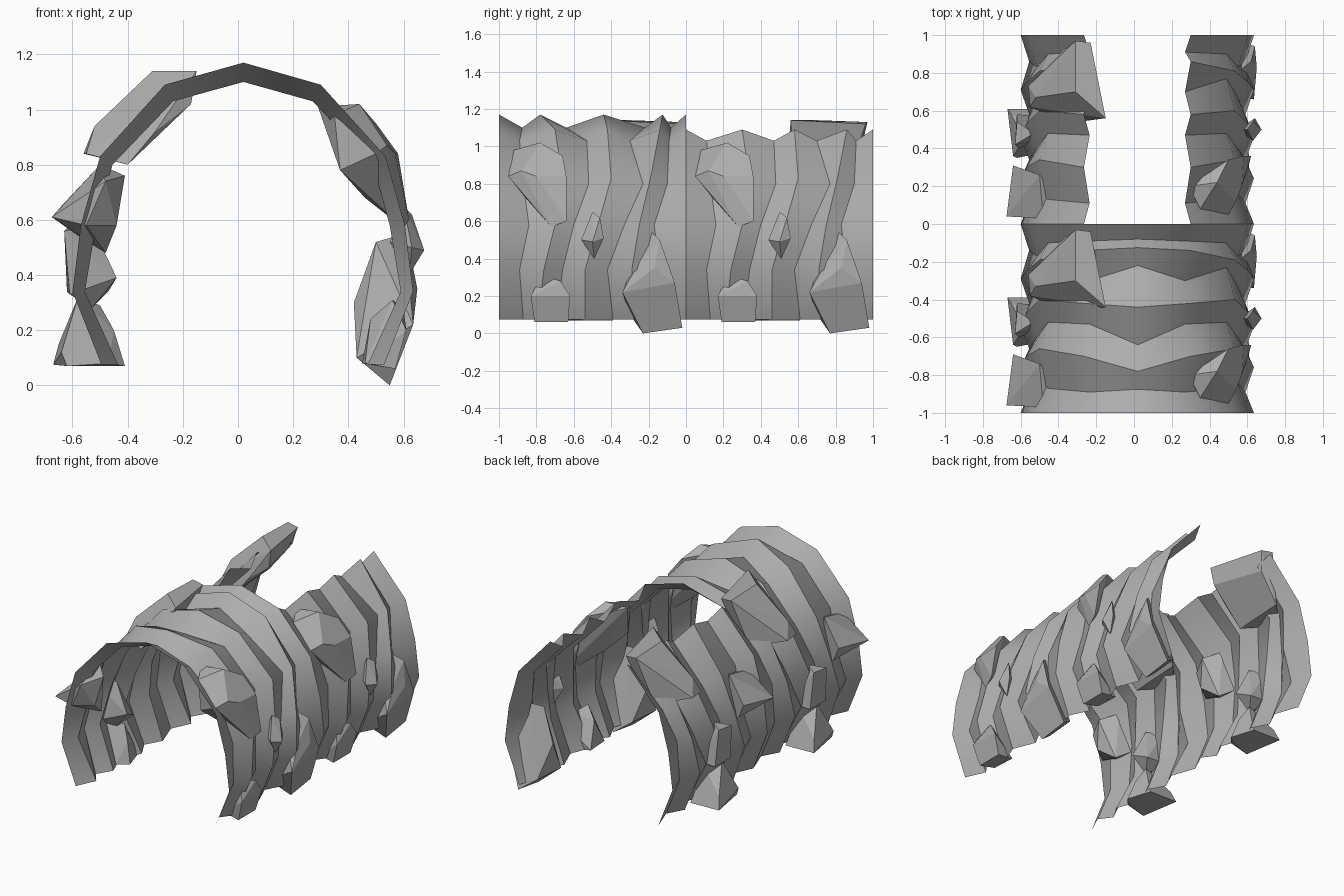
import bpy, bmesh

# Cross-section of the arch, crown to foot (right half): ridge and valley rings
RIDGE = [(0.30, 1.09), (0.535, 0.83), (0.605, 0.58), (0.635, 0.34), (0.53, 0.075)]
VALLEY = [(0.27, 1.03), (0.49, 0.80), (0.55, 0.58), (0.59, 0.34), (0.47, 0.075)]
LEFT_SHIFT = 0.035

# Each ring's y at crown, shoulder, ... foot; rings alternate ridge / valley
RINGS = [
    [-1.00] * 6,
    [-0.875, -0.89, -0.87, -0.84, -0.89, -0.87],
    [-0.78, -0.70, -0.66, -0.70, -0.76, -0.79],
    [-0.64, -0.53, -0.52, -0.60, -0.66, -0.69],
    [-0.44, -0.42, -0.40, -0.47, -0.54, -0.54],
    [-0.22, -0.30, -0.23, -0.33, -0.42, -0.39],
    [-0.125, -0.14, -0.19, -0.25, -0.29, -0.28],
    [-0.08, -0.09, -0.10, -0.17, -0.14, -0.17],
    [0.0] * 6,
]

stone = bpy.data.materials.new("stone_grey")
stone.diffuse_color = (0.42, 0.42, 0.42, 1)


def add_object(name, bm):
    bmesh.ops.recalc_face_normals(bm, faces=bm.faces)
    mesh = bpy.data.meshes.new(name)
    bm.to_mesh(mesh)
    bm.free()
    mesh.materials.append(stone)
    obj = bpy.data.objects.new(name, mesh)
    bpy.context.collection.objects.link(obj)
    return obj


def ring_points(index):
    ys = RINGS[index]
    half = RIDGE if index % 2 == 0 else VALLEY
    crown = (0.02, ys[0], 1.17 if index % 2 == 0 else 1.10)
    right = [(x, y, z) for (x, z), y in zip(half, ys[1:])]
    left = [(-x + LEFT_SHIFT, y, z) for x, y, z in right]
    return left[::-1] + [crown] + right


# Folded rock wall sheet, smooth along each band and sharp at the folds;
# the rear segment has no roof
def wall(name, y_offset, roof):
    bm = bmesh.new()
    rows = [[bm.verts.new((x, y + y_offset, z)) for x, y, z in ring_points(i)]
            for i in range(len(RINGS))]
    for a, b in zip(rows, rows[1:]):
        for k in range(len(a) - 1):
            if roof or k not in (4, 5):
                bm.faces.new((a[k], a[k + 1], b[k + 1], b[k])).smooth = True
    for row in rows:
        for v, w in zip(row, row[1:]):
            edge = bm.edges.get((v, w))
            if edge:
                edge.smooth = False
    bmesh.ops.delete(bm, geom=[v for v in bm.verts if not v.link_faces], context='VERTS')
    add_object(name, bm)


# Faceted boulder: convex hull of a few corners, repeated in both segments
def rock(name, points):
    for label, dy in (("front", 0.0), ("rear", 1.0)):
        bm = bmesh.new()
        for x, y, z in points:
            bm.verts.new((x, y + dy, z))
        bmesh.ops.convex_hull(bm, input=bm.verts)
        bmesh.ops.delete(bm, geom=[v for v in bm.verts if not v.link_faces], context='VERTS')
        bmesh.ops.dissolve_limit(bm, angle_limit=0.2, verts=bm.verts, edges=bm.edges)
        add_object(f"{label}_{name}", bm)


wall("front_tunnel_wall", 0.0, True)
wall("rear_tunnel_wall", 1.0, False)

# Right side boulders
rock("right_upper_rock", [
    (0.29, -0.80, 1.01), (0.35, -0.92, 0.98), (0.44, -0.78, 1.02), (0.50, -0.66, 0.95),
    (0.58, -0.64, 0.84), (0.57, -0.80, 0.84), (0.50, -0.95, 0.84), (0.62, -0.64, 0.60),
    (0.60, -0.72, 0.57), (0.37, -0.92, 0.78), (0.46, -0.80, 0.68), (0.54, -0.88, 0.87)])
rock("right_small_rock", [
    (0.60, -0.50, 0.65), (0.63, -0.46, 0.62), (0.675, -0.50, 0.49), (0.64, -0.44, 0.51),
    (0.63, -0.56, 0.50), (0.62, -0.49, 0.40), (0.55, -0.50, 0.52)])
rock("right_spire_rock", [
    (0.50, -0.22, 0.52), (0.57, -0.18, 0.54), (0.62, -0.14, 0.50), (0.65, -0.17, 0.35),
    (0.635, -0.34, 0.22), (0.64, -0.06, 0.27), (0.55, -0.23, 0.00), (0.55, -0.02, 0.03),
    (0.42, -0.20, 0.30), (0.43, -0.30, 0.10), (0.45, -0.08, 0.10), (0.62, -0.25, 0.38)])
rock("right_foot_rock", [
    (0.56, -0.77, 0.31), (0.60, -0.67, 0.28), (0.61, -0.62, 0.20), (0.61, -0.83, 0.20),
    (0.57, -0.81, 0.06), (0.57, -0.63, 0.06), (0.46, -0.80, 0.08), (0.45, -0.64, 0.08),
    (0.48, -0.72, 0.24)])

# Left side boulders
rock("left_upper_slab", [
    (-0.31, -0.03, 1.13), (-0.23, -0.04, 1.12), (-0.15, -0.44, 1.14), (-0.31, -0.30, 1.14),
    (-0.17, -0.43, 1.02), (-0.30, -0.46, 0.92), (-0.40, -0.45, 0.80), (-0.55, -0.38, 0.84),
    (-0.52, -0.33, 0.94), (-0.56, -0.27, 0.84), (-0.40, -0.10, 0.82), (-0.26, -0.08, 1.00)])
rock("left_middle_rock", [
    (-0.675, -0.96, 0.61), (-0.64, -0.69, 0.65), (-0.50, -0.74, 0.80), (-0.48, -0.97, 0.74),
    (-0.41, -0.83, 0.76), (-0.44, -0.88, 0.58), (-0.48, -0.75, 0.48), (-0.55, -0.96, 0.58),
    (-0.59, -0.71, 0.55)])
rock("left_lower_rock", [
    (-0.63, -0.58, 0.56), (-0.62, -0.46, 0.57), (-0.62, -0.42, 0.34), (-0.61, -0.60, 0.33),
    (-0.53, -0.52, 0.58), (-0.44, -0.54, 0.39), (-0.47, -0.43, 0.34), (-0.53, -0.52, 0.28)])
rock("left_foot_rock", [
    (-0.67, -0.39, 0.075), (-0.64, -0.64, 0.12), (-0.65, -0.42, 0.15), (-0.58, -0.55, 0.32),
    (-0.50, -0.48, 0.29), (-0.45, -0.52, 0.20), (-0.41, -0.55, 0.07), (-0.46, -0.39, 0.07),
    (-0.62, -0.65, 0.07), (-0.47, -0.62, 0.08)])
